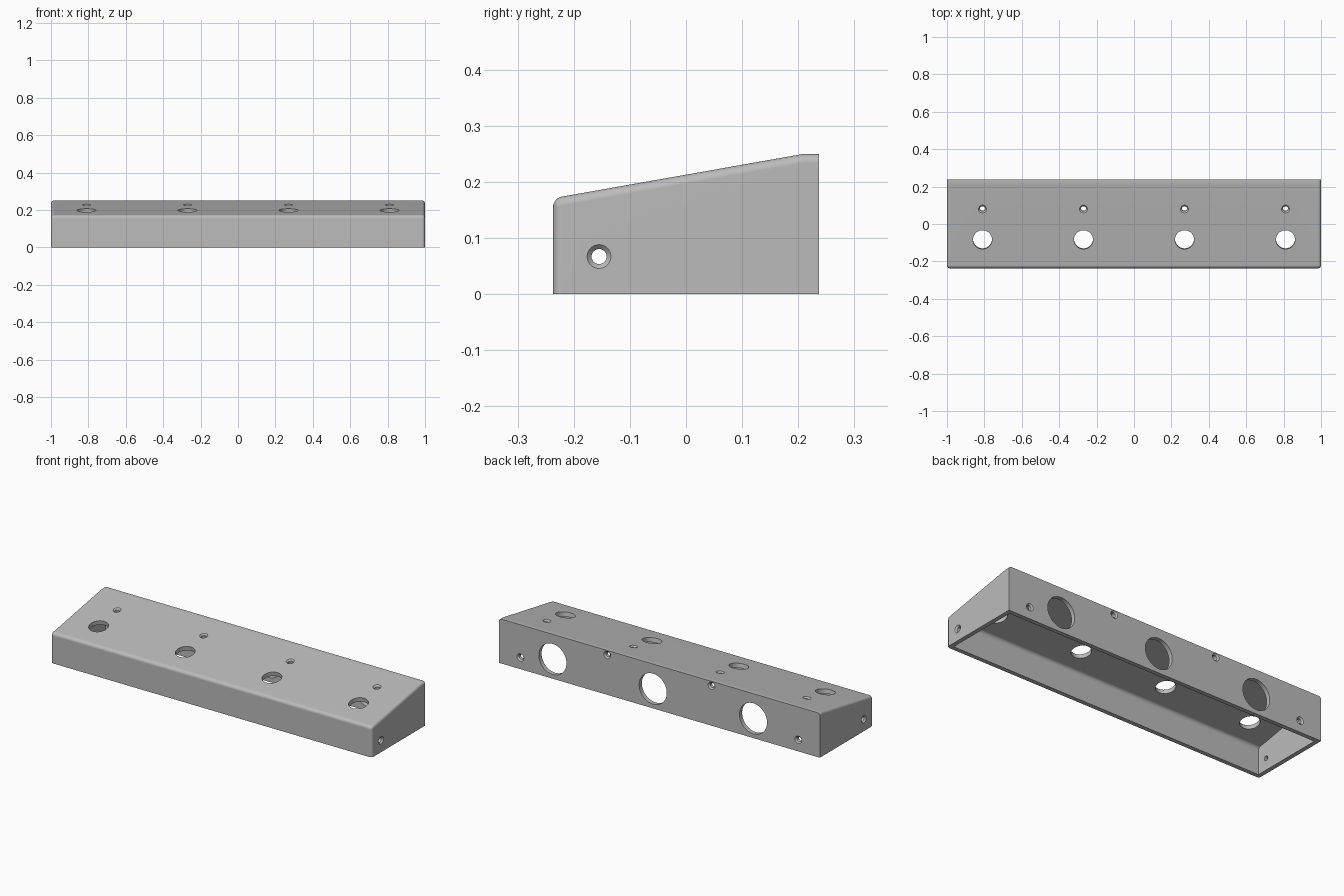
import bpy, bmesh, math
from mathutils import Vector

if "Cube" in bpy.data.objects:
    bpy.data.objects.remove(bpy.data.objects["Cube"], do_unlink=True)

HALF_X, HALF_Y, HEIGHT, FRONT_TOP = 1.0, 0.237, 0.25, 0.171
FLAT_Y, WALL = 0.21, 0.024
SLOPE = (HEIGHT - FRONT_TOP) / (FLAT_Y + HALF_Y)
NORMAL = Vector((0, -SLOPE, 1)).normalized()


def make_object(name, bm):
    bmesh.ops.recalc_face_normals(bm, faces=bm.faces)
    mesh = bpy.data.meshes.new(name)
    bm.to_mesh(mesh)
    bm.free()
    obj = bpy.data.objects.new(name, mesh)
    bpy.context.collection.objects.link(obj)
    return obj


def wedge(name, profile, half_x, radius, end_edges):
    """Extrude a side profile along x and round its front and top edges."""
    bm = bmesh.new()
    face = bm.faces.new([bm.verts.new((-half_x, y, z)) for y, z in profile])
    out = bmesh.ops.extrude_face_region(bm, geom=[face])
    moved = [v for v in out["geom"] if isinstance(v, bmesh.types.BMVert)]
    bmesh.ops.translate(bm, verts=moved, vec=(2 * half_x, 0, 0))
    front_y = profile[0][0]
    back_y = profile[-1][0]
    base_z = profile[0][1]
    chosen = []
    for e in bm.edges:
        a, b = e.verts[0].co, e.verts[1].co
        along_x = abs(a.x - b.x) > 0.1
        if along_x:
            if abs(a.y - front_y) < 1e-4 and a.z > base_z + 0.01:
                chosen.append(e)
        elif end_edges:
            on_base = a.z < base_z + 0.01 and b.z < base_z + 0.01
            on_back = abs(a.y - back_y) < 1e-4 and abs(b.y - back_y) < 1e-4
            if not on_base and not on_back:
                chosen.append(e)
    bmesh.ops.bevel(bm, geom=chosen, offset=radius, offset_type='OFFSET',
                    segments=6, profile=0.5, affect='EDGES')
    return make_object(name, bm)


def add_hole(bm, centre, normal, rings, sides):
    """Closed round cutter: rings are (radius, distance along normal)."""
    turn = Vector((0, 0, 1)).rotation_difference(normal)
    loops = []
    for radius, dist in rings:
        loop = []
        for i in range(sides):
            t = math.tau * i / sides
            p = Vector((radius * math.cos(t), radius * math.sin(t), dist))
            loop.append(bm.verts.new(Vector(centre) + turn @ p))
        loops.append(loop)
    for low, high in zip(loops, loops[1:]):
        for i in range(sides):
            j = (i + 1) % sides
            bm.faces.new((low[i], low[j], high[j], high[i]))
    bm.faces.new(loops[0])
    bm.faces.new(loops[-1])


def round_hole(bm, centre, normal, radius):
    add_hole(bm, centre, normal, [(radius, 0.02), (radius, -0.045)], 48)


def screw_hole(bm, centre, normal):
    rings = [(0.0232, 0.002), (0.0134, -0.008), (0.0134, -0.045)]
    add_hole(bm, centre, normal, rings, 32)


def top_point(x, y):
    return (x, y, FRONT_TOP + SLOPE * (y + HALF_Y))


# Outer shell with a sloping top
shell = wedge("sloped_housing",
              [(-HALF_Y, 0), (-HALF_Y, FRONT_TOP), (FLAT_Y, HEIGHT),
               (HALF_Y, HEIGHT), (HALF_Y, 0)], HALF_X, 0.016, True)

# Cavity, open underneath
inner_y = HALF_Y - WALL
drop = WALL / NORMAL.z
cavity = wedge("cavity_cutter",
               [(-inner_y, -0.1), (-inner_y, FRONT_TOP + SLOPE * WALL - drop),
                (inner_y, HEIGHT - drop), (inner_y, -0.1)],
               HALF_X - WALL, 0.016, False)

# Holes in the top, back and ends
bm = bmesh.new()
back = Vector((0, 1, 0))
for side in (-1, 1):
    for x in (0.27, 0.81):
        round_hole(bm, top_point(side * x, -0.084), NORMAL, 0.051)
        screw_hole(bm, top_point(side * x, 0.08), NORMAL)
    screw_hole(bm, (side * 0.866, HALF_Y, 0.066), back)
    screw_hole(bm, (side * 0.325, HALF_Y, 0.225), back)
    screw_hole(bm, (side * HALF_X, -0.155, 0.067), Vector((side, 0, 0)))
for x in (0.665, 0.04, -0.585):
    round_hole(bm, (x, HALF_Y, 0.11), back, 0.086)
holes = make_object("hole_cutter", bm)

# Cut the shell, then drop the cutters
for cutter in (cavity, holes):
    cutter.hide_render = True
    mod = shell.modifiers.new(cutter.name, 'BOOLEAN')
    mod.operation, mod.solver, mod.object = 'DIFFERENCE', 'EXACT', cutter
bpy.context.view_layer.update()
cut_mesh = bpy.data.meshes.new_from_object(
    shell.evaluated_get(bpy.context.evaluated_depsgraph_get()))
shell.modifiers.clear()
shell.data = cut_mesh
for cutter in (cavity, holes):
    bpy.data.objects.remove(cutter, do_unlink=True)

# Single grey finish
grey = bpy.data.materials.new("plain_grey")
grey.use_nodes = True
colour = (0.5, 0.5, 0.5, 1)
grey.diffuse_color = colour
grey.node_tree.nodes["Principled BSDF"].inputs["Base Color"].default_value = colour
shell.data.materials.clear()
shell.data.materials.append(grey)

# Smooth rounded edges, crisp corners
bpy.ops.object.select_all(action='DESELECT')
shell.select_set(True)
bpy.context.view_layer.objects.active = shell
bpy.ops.object.shade_smooth_by_angle(angle=math.radians(25))
weighted = shell.modifiers.new("even_shading", 'WEIGHTED_NORMAL')
weighted.keep_sharp = True
